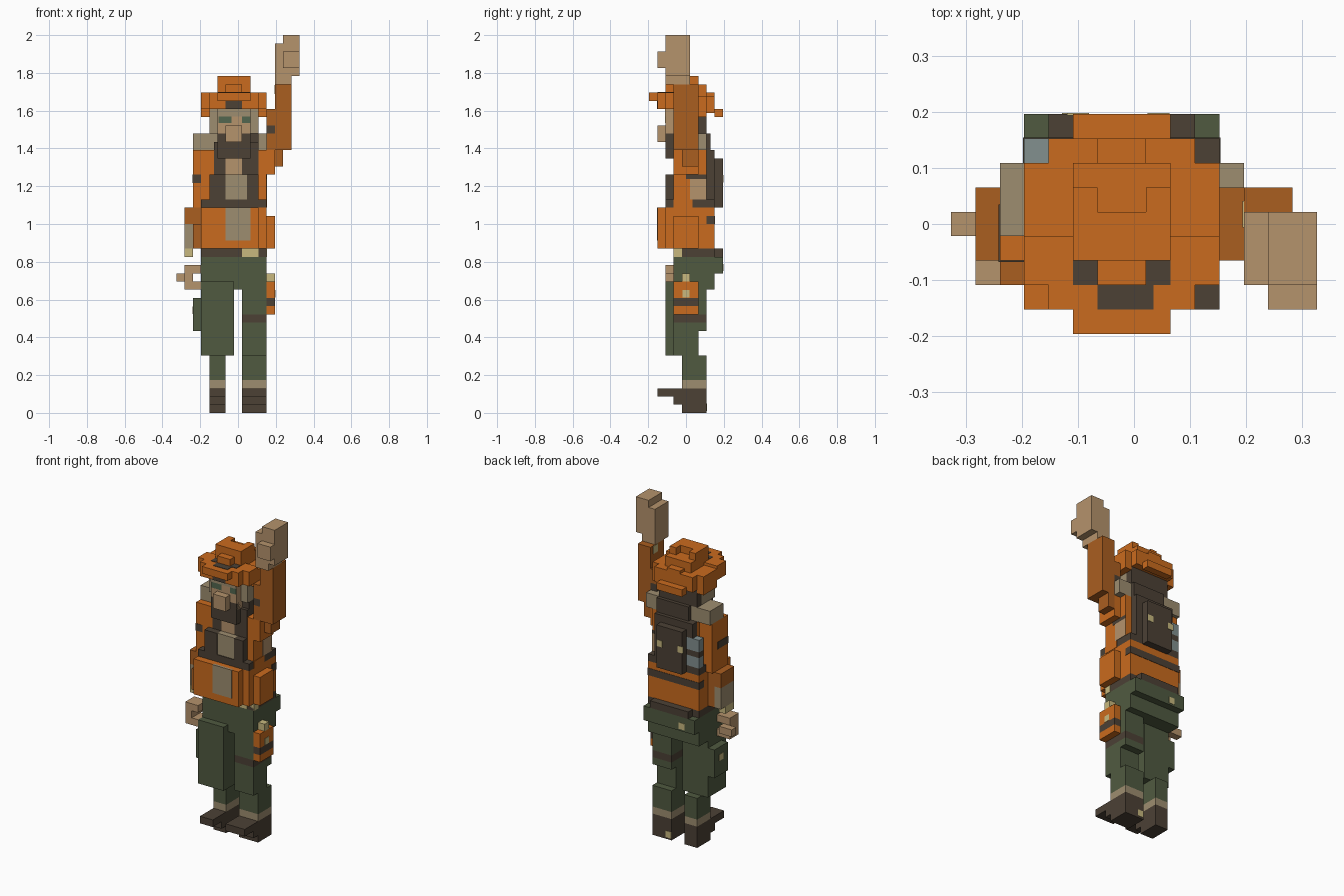
import bpy, bmesh

if "Cube" in bpy.data.objects:
    bpy.data.objects.remove(bpy.data.objects["Cube"], do_unlink=True)

U = 2 / 46  # one block of the model


def material(name, hex_colour):
    lin = []
    for k in (0, 2, 4):
        c = int(hex_colour[k:k + 2], 16) / 255
        lin.append(c / 12.92 if c <= 0.04045 else ((c + 0.055) / 1.055) ** 2.4)
    m = bpy.data.materials.new(name)
    m.use_nodes = True
    m.diffuse_color = (*lin, 1)
    b = m.node_tree.nodes["Principled BSDF"]
    b.inputs["Base Color"].default_value = (*lin, 1)
    b.inputs["Roughness"].default_value = 0.9
    return m


ORANGE = material("orange cloth", "CA6B1E")
RUST = material("rust sleeve", "AA5E20")
GREEN = material("green cloth", "505A40")
BROWN = material("dark brown leather", "4C4135")
SKIN = material("tan skin", "B5936C")
BEIGE = material("beige cloth", "9E8D70")
KHAKI = material("pale brass", "C8B97F")
STEEL = material("blue grey metal", "82908F")
EYE = material("eye green", "52664E")


def part(name, mat, *boxes):
    """Blocks given as x0, x1, y0, y1, z0, z1 counted in block units."""
    bm = bmesh.new()
    for x0, x1, y0, y1, z0, z1 in boxes:
        vs = bmesh.ops.create_cube(bm, size=1)["verts"]
        for v in vs:
            v.co.x = ((x1 if v.co.x > 0 else x0) - 7.5) * U
            v.co.y = ((y1 if v.co.y > 0 else y0) - 4.5) * U
            v.co.z = (z1 if v.co.z > 0 else z0) * U
    me = bpy.data.meshes.new(name)
    bm.to_mesh(me)
    bm.free()
    me.materials.append(mat)
    ob = bpy.data.objects.new(name, me)
    bpy.context.collection.objects.link(ob)


T = 0.05  # plate thickness in blocks


def stud(name, axis, a, b, z, s=0.45):
    """Small brass plate on a side (x) or a back (y) face."""
    if axis == "x":
        part(name, KHAKI, (a - T, a + T, b - s, b + s, z - s, z + s))
    else:
        part(name, KHAKI, (b - s, b + s, a - T, a + T, z - s, z + s))


# Boots, socks and shins
for side, x0, x1 in (("right", 4, 6), ("left", 8, 11)):
    part(side + "_boot", BROWN, (x0, x1, 4, 7, 0, 1), (x0, x1, 3, 7, 1, 2),
         (x0, x1, 1, 7, 2, 3))
    part(side + "_sock", BEIGE, (x0, x1, 4, 7, 3, 4))
    part(side + "_shin", GREEN, (x0, x1, 4, 7, 4, 7))
stud("left_heel_stud", "y", 7, 8.5, 0.7)

# Thighs with pocket, strap and pouch
part("right_thigh", GREEN, (3, 7, 2, 6, 7, 16))
part("right_thigh_pocket", GREEN, (2, 3, 3, 6, 10, 14))
stud("pocket_stud", "x", 2, 4.5, 12.5)
part("left_thigh", GREEN, (8, 11, 3, 6, 7, 10), (8, 11, 3, 7, 10, 11),
     (8, 11, 3, 7, 12, 15))
part("left_thigh_strap", BROWN, (8, 11, 3, 7, 11, 12))
part("thigh_pouch", ORANGE, (11, 12, 3, 6, 12, 13), (11, 12, 3, 6, 14, 16))
part("thigh_pouch_band", BROWN, (11, 12, 3, 6, 13, 14))
part("pouch_clasp", KHAKI, (11, 12, 4, 5, 16, 17))
stud("pouch_stud", "x", 12, 4.5, 14.5)

# Hips and belt
part("hips", GREEN, (3, 11, 3, 8, 15, 17), (3, 11, 3, 9, 17, 19))
part("trouser_belt", BROWN, (3, 11, 3, 8, 19, 20), (4, 10, 8, 9, 19, 20))
part("belt_buckle", KHAKI, (8, 10, 3 - T, 3.5, 19, 20),
     (10.5, 11 + T, 3, 4, 19, 20))
stud("hip_stud", "y", 9, 5, 17.7)

# Coat skirt with front panel and back strap
part("coat_skirt", ORANGE, (3, 10, 1, 2, 20, 25), (3, 11, 2, 8, 20, 25))
part("skirt_panel", BEIGE, (6, 9, 1 - T, 1.3, 21, 25))
part("skirt_pocket", ORANGE, (11, 12, 3, 6, 20, 24))
part("skirt_back_strap", BROWN, (3 - T, 11 + T, 7, 8 + T, 23, 24))

# Torso, vest and shirt
part("waist_belt", BROWN, (3, 11, 2, 8, 25, 26))
part("waist_side_fold", ORANGE, (10.5, 11 + T, 3, 5.3, 25, 26))
part("chest", ORANGE, (4, 11, 3, 7, 26, 32))
part("vest", BROWN, (4, 6, 2, 3, 26, 29), (8.6, 10, 2, 3, 26, 29),
     (4.6, 6, 3 - T, 3.4, 29, 33), (8, 10, 3 - T, 3.4, 29, 33))
part("shirt", BEIGE, (6, 8.6, 2.1, 3, 26, 29))
part("shirt_neck", SKIN, (6, 8, 3 - T, 3.4, 29, 31))
part("side_patch", SKIN, (10.5, 11 + T, 5, 7, 26, 28.5))
part("side_strap", BROWN, (10.5, 11 + T, 4.5, 7, 28.5, 29))
part("collar", BROWN, (5, 10, 3.4, 7.5, 32, 34))
part("scarf", BROWN, (5, 9, 2, 3.4, 31, 33), (5, 6, 2, 3.4, 33, 34),
     (8, 9, 2, 3.4, 33, 34))

# Backpack and bottle
part("backpack", BROWN, (4, 10, 7, 8, 30, 32), (5, 10, 7, 8, 26, 30),
     (5, 9, 8, 9, 25, 31))
for x in (5.2, 8.5):
    stud("backpack_stud", "y", 9, x, 28.5)
part("bottle", STEEL, (3, 5, 7, 8, 26, 27.5), (3, 5, 7, 8, 28.3, 30))
part("bottle_band", BROWN, (3, 5, 7, 8, 27.5, 28.3))

# Lowered right arm
part("right_shoulder", BEIGE, (2, 5, 4, 7, 32, 34))
part("right_upper_arm", ORANGE, (2, 4, 3, 6.5, 25, 32))
part("right_arm_patch", BROWN, (2 - T, 3, 3 - T, 5.3, 28, 29))
part("right_forearm", RUST, (1, 3, 3, 6, 23, 25), (2, 3, 2, 6, 20, 23))
part("right_cuff", BEIGE, (1, 2, 3, 6, 20, 23))
part("right_cuff_trim", KHAKI, (1, 2, 3, 5, 19, 20))
part("right_hand", SKIN, (1, 3, 2, 4, 15, 16), (1, 2, 2, 5, 16, 17),
     (0, 1, 4, 5, 16, 17), (1, 3, 2, 4, 17, 18))

# Raised left arm
part("left_shoulder", BEIGE, (10, 12, 5, 7, 32, 34))
part("left_upper_arm", ORANGE, (11, 12, 3, 6, 29, 32))
part("left_sleeve", RUST, (12, 13, 4, 6, 30, 32), (12, 14, 3, 6, 32, 40),
     (11, 12, 3, 5, 32, 34), (11, 12, 3, 6, 35, 37))
part("left_sleeve_patch", BROWN, (11, 12, 3, 6, 34, 35))
part("left_hand", SKIN, (12, 14, 2, 5, 40, 41), (12, 15, 2, 5, 41, 45),
     (13, 15, 2, 5, 45, 46), (13, 15, 1, 2, 42, 44))
stud("left_cuff_stud", "x", 12, 4.9, 39.4, 0.55)

# Head
part("face", SKIN, (5, 9, 2, 5, 33, 37))
part("side_hair", BEIGE, (4, 5, 3, 6, 34, 37), (9, 10, 3, 6, 34, 37))
part("back_hair", BROWN, (4, 10, 6, 7, 34, 37), (5, 9, 5, 6, 34, 37))
part("nose", SKIN, (6, 8, 1, 2, 33, 35))
part("brow", BEIGE, (5, 9, 2 - T, 2.4, 36.1, 37))
for side, x0, x1 in (("right", 5.1, 6.7), ("left", 8, 9)):
    part(side + "_eye", EYE, (x0, x1, 2 - T, 2.4, 35.3, 36.1))

# Hat with tilted brim, band and dented crown
part("hat_brim", ORANGE, (5, 9, 0, 1, 38, 39), (4, 10, 1, 2, 37, 39),
     (3, 11, 2, 4, 37, 39), (5, 9, 4, 7, 37, 39), (6, 8, 7, 8, 36.5, 39),
     (4, 6, 7, 8, 36.5, 38.6), (8, 10, 7, 8, 36.5, 38.6), (5, 9, 8, 9, 36, 37))
for x0, x1 in ((3, 5), (9, 11)):
    part("hat_brim_side", ORANGE, (x0, x1, 4, 7, 37, 38.6))
for x0 in (3, 10):
    part("hat_brim_drop", ORANGE, (x0, x0 + 1, 4, 7, 36, 37))
part("hat_band", BROWN, (6, 8.3, 1, 2, 38.9, 39 + T), (5, 6, 2, 3, 38.9, 39 + T),
     (8, 9, 2, 3, 38.9, 39 + T), (6, 8, 1 - T, 1.3, 37, 38))
part("hat_crown", ORANGE, (6, 8, 2, 3, 39, 40), (5, 9, 3, 7, 39, 40),
     (5, 9, 3, 5, 40, 41), (5, 6, 5, 6, 40, 41), (8, 9, 5, 6, 40, 41))
